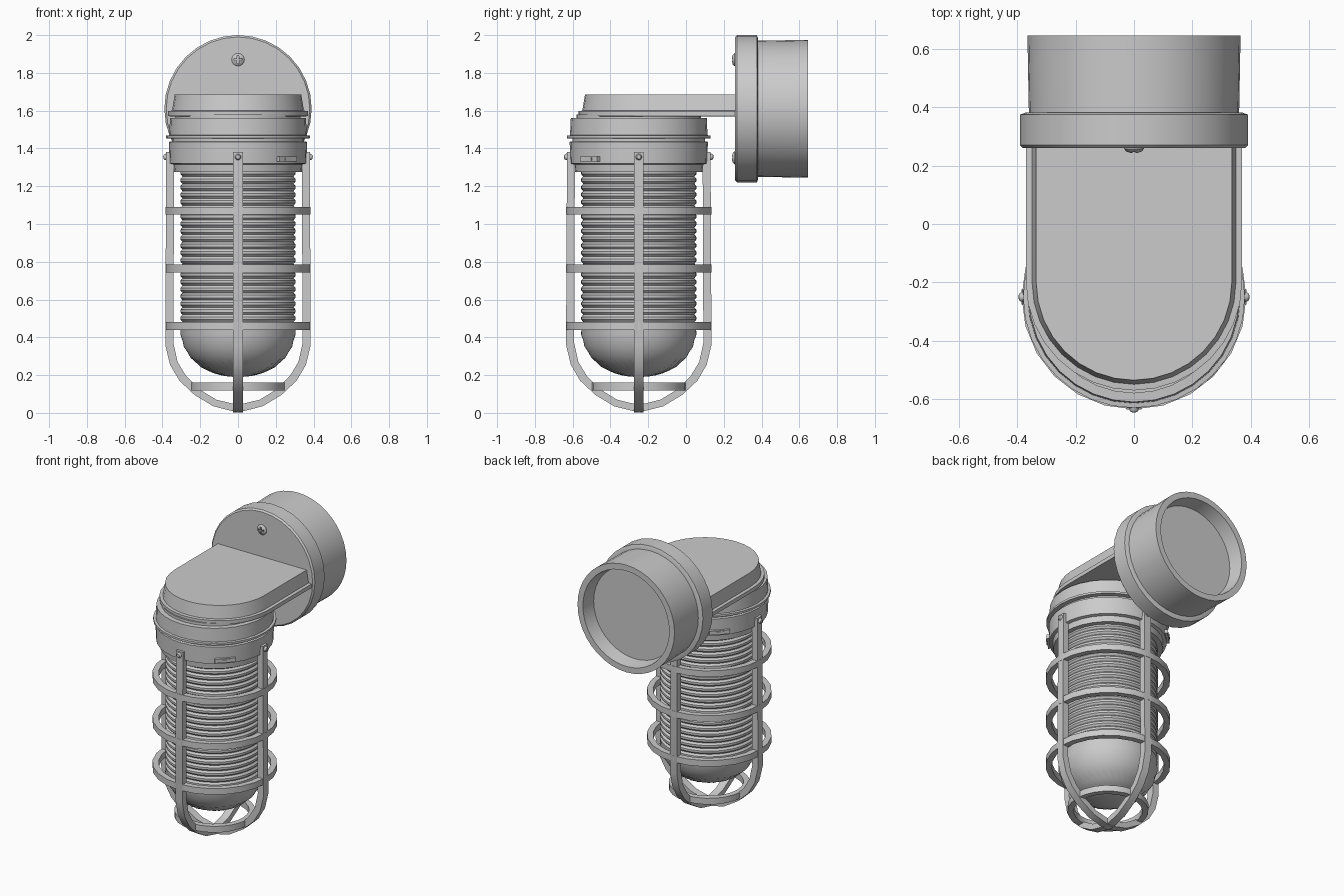
import bpy, bmesh
from math import sin, cos, pi, radians, sqrt
from mathutils import Matrix, Vector

if "Cube" in bpy.data.objects:
    bpy.data.objects.remove(bpy.data.objects["Cube"])

AXIS = Vector((0, -0.25, 0))      # vertical axis of the lamp
BACK = Vector((0, 0, 1.61))       # centre of the wall box
TO_Y = Matrix.Rotation(-pi / 2, 4, 'X')


def finish(name, bm, matrix=Matrix(), angle=35):
    bmesh.ops.remove_doubles(bm, verts=bm.verts, dist=1e-5)
    bmesh.ops.recalc_face_normals(bm, faces=bm.faces)
    me = bpy.data.meshes.new(name)
    bm.to_mesh(me)
    bm.free()
    ob = bpy.data.objects.new(name, me)
    bpy.context.collection.objects.link(ob)
    ob.matrix_world = matrix
    bpy.ops.object.select_all(action='DESELECT')
    ob.select_set(True)
    bpy.context.view_layer.objects.active = ob
    bpy.ops.object.shade_smooth_by_angle(angle=radians(angle))
    return ob


def lathe(name, profile, matrix, seg=32, closed=False, radius_fn=None, angle=35):
    """Revolve (radius, height) points around local z."""
    bm = bmesh.new()
    rings = []
    for r, z in profile:
        ring = []
        for i in range(seg):
            a = 2 * pi * i / seg
            q = radius_fn(r, z, i) if radius_fn else r
            ring.append(bm.verts.new((q * cos(a), q * sin(a), z)))
        rings.append(ring)
    pairs = list(zip(rings, rings[1:]))
    if closed:
        pairs.append((rings[-1], rings[0]))
    else:
        bm.faces.new(rings[0])
        bm.faces.new(rings[-1])
    for a, b in pairs:
        for i in range(seg):
            j = (i + 1) % seg
            bm.faces.new((a[i], a[j], b[j], b[i]))
    return finish(name, bm, matrix, angle)


def box(name, size, matrix):
    bm = bmesh.new()
    bmesh.ops.create_cube(bm, size=1)
    bmesh.ops.scale(bm, vec=size, verts=bm.verts)
    return finish(name, bm, matrix)


def arm_slab(name, levels):
    """U-shaped slab; each level is (half width, height)."""
    bm = bmesh.new()
    rings = []
    for w, z in levels:
        pts = [(w, 0.27)]
        pts += [(w * cos(pi * i / 16), -0.2 - w * sin(pi * i / 16)) for i in range(17)]
        pts += [(-w, 0.27)]
        rings.append([bm.verts.new((x, y, z)) for x, y in pts])
    for a, b in zip(rings, rings[1:]):
        for i in range(len(a)):
            j = (i + 1) % len(a)
            bm.faces.new((a[i], a[j], b[j], b[i]))
    bm.faces.new(rings[0])
    bm.faces.new(rings[-1])
    return finish(name, bm)


def guard_bar(name, turn):
    """One U-shaped cage strap: outer and inner half paths, mirrored."""
    outer = [(0.38, 1.38), (0.385, 0.36), (0.36, 0.255), (0.31, 0.17),
             (0.23, 0.095), (0.13, 0.035), (0, 0.002)]
    inner = [(0.338, 1.38), (0.342, 0.37), (0.32, 0.27), (0.275, 0.195),
             (0.205, 0.125), (0.115, 0.07), (0, 0.042)]
    mirror = lambda p: p + [(-x, z) for x, z in reversed(p[:-1])]
    bm = bmesh.new()
    rings = []
    for (xo, zo), (xi, zi) in zip(mirror(outer), mirror(inner)):
        rings.append([bm.verts.new(c) for c in ((xo, -0.026, zo), (xo, 0.026, zo),
                                                (xi, 0.026, zi), (xi, -0.026, zi))])
    for a, b in zip(rings, rings[1:]):
        for i in range(4):
            j = (i + 1) % 4
            bm.faces.new((a[i], a[j], b[j], b[i]))
    bm.faces.new(rings[0])
    bm.faces.new(rings[-1])
    finish(name, bm, Matrix.Translation(AXIS) @ Matrix.Rotation(turn, 4, 'Z'))


lamp = Matrix.Translation(AXIS)

# Ribbed glass globe with a fluted dome tip
globe = [(0.29, 1.33)]
z = 1.29
while z > 0.47:
    globe += [(0.294, z), (0.305, z - 0.012), (0.305, z - 0.026)]
    z -= 0.0385
for i in range(13):
    t = pi / 2 * i / 12
    bump = 0.005 * (i % 2) if i < 9 else 0
    globe.append((0.303 * cos(t) ** 0.9 + bump if i < 12 else 0.0, 0.45 - 0.26 * sin(t)))
flute = lambda r, z, i: r * (0.96 if z < 0.285 and i % 2 else 1)
lathe("glass_globe", globe, lamp, seg=64, radius_fn=flute, angle=30)

# Threaded collar and cap above the globe
lathe("globe_collar", [(0.30, 1.275), (0.338, 1.275), (0.342, 1.315), (0.362, 1.32),
                       (0.366, 1.435), (0.35, 1.438), (0.35, 1.46)], lamp)
lathe("lamp_cap", [(0.35, 1.452), (0.38, 1.454), (0.38, 1.468), (0.364, 1.47),
                   (0.36, 1.56), (0.33, 1.562), (0.33, 1.58)], lamp)

# Collar latches on opposite diagonals
for n, a in enumerate((-pi / 4, 3 * pi / 4)):
    m = lamp @ Matrix.Rotation(a, 4, 'Z') @ Matrix.Translation((0.364, 0, 1.345))
    box(f"latch_plate_{n}", (0.024, 0.13, 0.026), m)
    box(f"latch_tab_{n}", (0.034, 0.05, 0.016), m)

# Wire guard: two crossing straps, four hoops and strap rivets
guard_bar("guard_strap_x", 0)
guard_bar("guard_strap_y", pi / 2)
for n, (r, h) in enumerate(((0.385, 1.07), (0.385, 0.765), (0.385, 0.46), (0.25, 0.14))):
    lathe(f"guard_hoop_{n}", [(r - 0.038, h - 0.021), (r, h - 0.021),
                              (r, h + 0.021), (r - 0.038, h + 0.021)], lamp, seg=24, closed=True)
for n in range(4):
    m = (lamp @ Matrix.Rotation(n * pi / 2, 4, 'Z') @ Matrix.Translation((0.375, 0, 1.355))
         @ Matrix.Rotation(pi / 2, 4, 'Y'))
    lathe(f"strap_rivet_{n}", [(0.017, -0.03), (0.017, 0.01), (0.011, 0.019), (0, 0.021)], m, seg=12)

# Arm from the lamp to the wall box
arm_slab("arm_flange", [(0.36, 1.57), (0.37, 1.572), (0.37, 1.598), (0.35, 1.6)])
arm_slab("arm_body", [(0.35, 1.595), (0.335, 1.685)])

# Wall box cover and open-backed wall box
wall = Matrix.Translation(BACK) @ TO_Y
lathe("box_cover", [(0.38, 0.26), (0.39, 0.27), (0.39, 0.375), (0.37, 0.382)], wall)
lathe("wall_box", [(0.36, 0.37), (0.365, 0.645), (0.325, 0.645), (0.31, 0.55)], wall, seg=40)

# Cross-head cover screws
for n, h in enumerate((1.87, 1.35)):
    m = Matrix.Translation((0, 0.262, h)) @ Matrix.Rotation(pi / 2, 4, 'X')
    screw = lathe(f"cover_screw_{n}", [(0.034, -0.01), (0.034, 0.005), (0.026, 0.014),
                                       (0.014, 0.018), (0, 0.019)], m, seg=16)
    for size in ((0.04, 0.009, 0.03), (0.009, 0.04, 0.03)):
        cutter = box("slot_cutter", size, m @ Matrix.Translation((0, 0, 0.022)))
        cutter.hide_render = True
        mod = screw.modifiers.new("slot", 'BOOLEAN')
        mod.object = cutter
        mod.operation = 'DIFFERENCE'
        bpy.context.view_layer.objects.active = screw
        bpy.ops.object.modifier_apply(modifier=mod.name)
        bpy.data.objects.remove(cutter)
